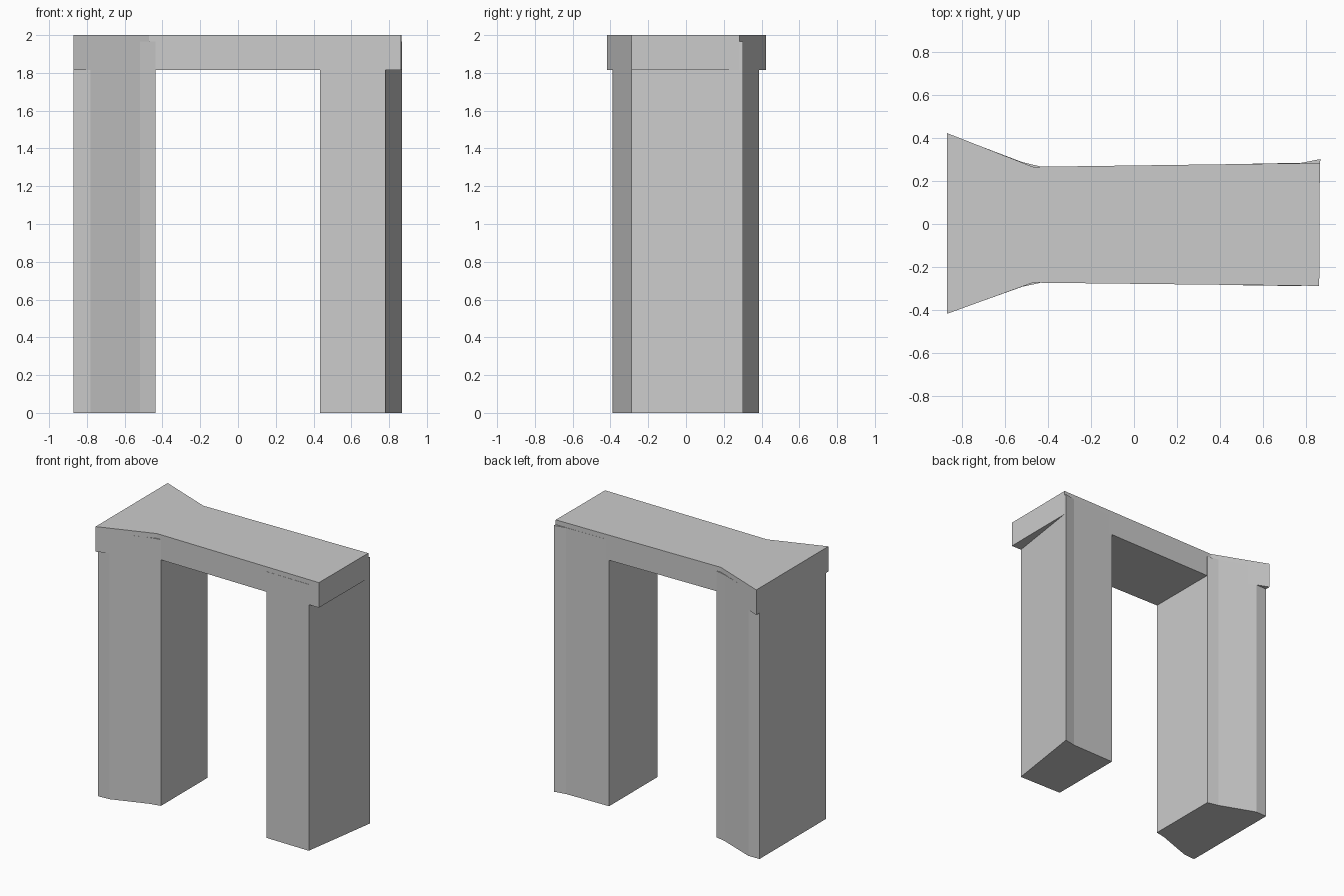
import bpy
import bmesh

old = bpy.data.objects.get("Cube")
if old:
    bpy.data.objects.remove(old, do_unlink=True)

# Single stone colour
GREY = (0.6, 0.6, 0.6, 1.0)
stone = bpy.data.materials.new("stone grey")
stone.use_nodes = True
stone.diffuse_color = GREY
stone.node_tree.nodes["Principled BSDF"].inputs["Base Color"].default_value = GREY


def prism(name, outline, bottom, top):
    """Extrude a footprint outline upwards into a flat-sided block."""
    bm = bmesh.new()
    base = bm.faces.new([bm.verts.new((x, y, bottom)) for x, y in outline])
    grown = bmesh.ops.extrude_face_region(bm, geom=[base], use_keep_orig=True)
    for v in grown["geom"]:
        if isinstance(v, bmesh.types.BMVert):
            v.co.z = top
    bmesh.ops.recalc_face_normals(bm, faces=bm.faces)
    mesh = bpy.data.meshes.new(name)
    bm.to_mesh(mesh)
    bm.free()
    mesh.materials.append(stone)
    obj = bpy.data.objects.new(name, mesh)
    bpy.context.collection.objects.link(obj)
    return obj


# Pillar on the -x side, flaring outwards
prism("right_pillar", [
    (-0.87, -0.39), (-0.78, -0.385), (-0.52, -0.292), (-0.437, -0.274),
    (-0.437, 0.268), (-0.52, 0.288), (-0.78, 0.387), (-0.87, 0.385)], 0, 1.965)

# Pillar on the +x side, with a slanted outer face
prism("left_pillar", [
    (0.433, -0.284), (0.78, -0.289), (0.868, 0.302),
    (0.78, 0.285), (0.433, 0.278)], 0, 1.965)

# Lintel across the top
prism("lintel", [
    (-0.87, -0.418), (-0.47, -0.273), (0.862, -0.288),
    (0.865, 0.284), (-0.47, 0.266), (-0.87, 0.423)], 1.815, 2)
